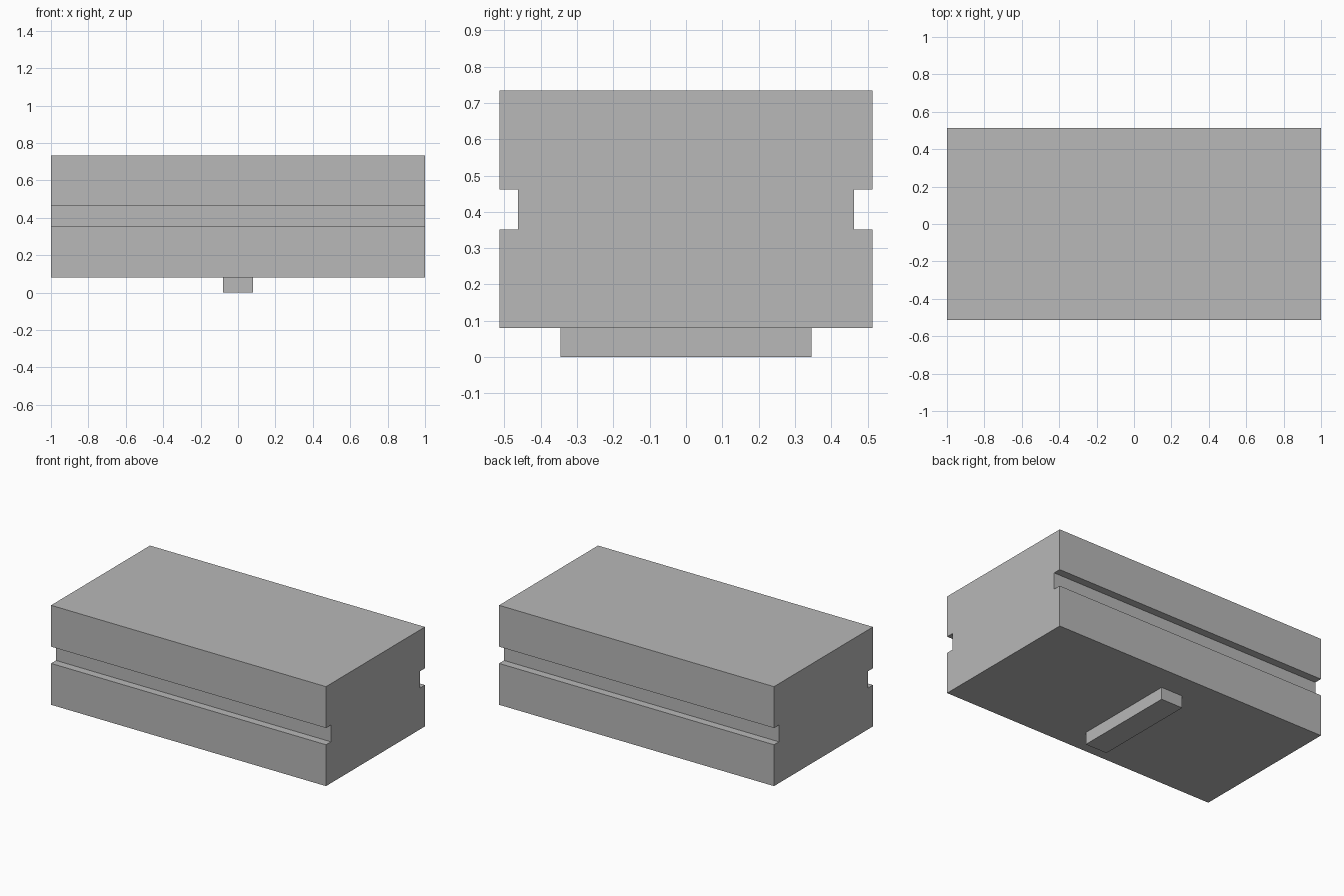
import bpy
import bmesh

cube = bpy.data.objects.get("Cube")
if cube:
    bpy.data.objects.remove(cube, do_unlink=True)

grey = bpy.data.materials.new("plain grey")
grey.use_nodes = True
colour = (0.48, 0.48, 0.48, 1)
grey.diffuse_color = colour
grey.node_tree.nodes["Principled BSDF"].inputs["Base Color"].default_value = colour


def extrude_profile(name, profile, half_length):
    """Extrude a closed (y, z) outline along x, centred on x = 0."""
    bm = bmesh.new()
    face = bm.faces.new([bm.verts.new((-half_length, y, z)) for y, z in profile])
    result = bmesh.ops.extrude_face_region(bm, geom=[face])
    moved = [v for v in result["geom"] if isinstance(v, bmesh.types.BMVert)]
    bmesh.ops.translate(bm, verts=moved, vec=(2 * half_length, 0, 0))
    bmesh.ops.recalc_face_normals(bm, faces=bm.faces)
    mesh = bpy.data.meshes.new(name)
    bm.to_mesh(mesh)
    bm.free()
    mesh.materials.append(grey)
    obj = bpy.data.objects.new(name, mesh)
    bpy.context.collection.objects.link(obj)
    return obj


def mirrored(side):
    """Close a bottom-to-top outline by reflecting it in y."""
    return side + [(-y, z) for y, z in reversed(side)]


# Long block with a square groove along its front and back
width, groove = 0.514, 0.463
bottom, top = 0.08, 0.734
groove_low, groove_high = 0.352, 0.462
extrude_profile("grooved_block", mirrored([
    (width, bottom), (width, groove_low), (groove, groove_low),
    (groove, groove_high), (width, groove_high), (width, top)]), 1.0)

# Locating key under the block
extrude_profile("bottom_key", mirrored([(0.346, 0), (0.346, bottom)]), 0.079)
